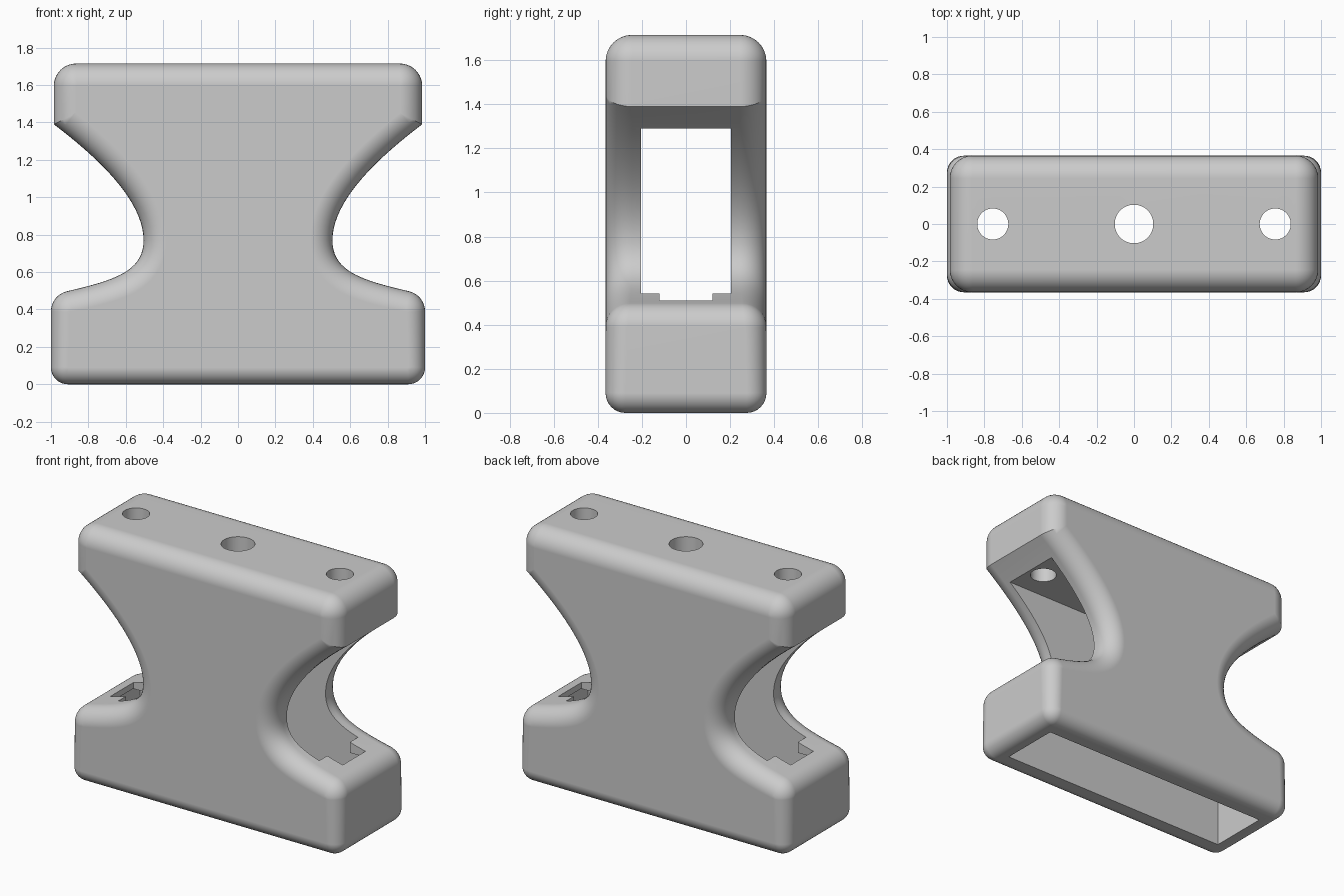
import bpy, bmesh, math
from mathutils import Vector
from mathutils.geometry import interpolate_bezier

if "Cube" in bpy.data.objects:
    bpy.data.objects.remove(bpy.data.objects["Cube"], do_unlink=True)

HALF_DEPTH = 0.365
FILLET_STEPS = 8

grey = bpy.data.materials.new("plain_grey")
grey.use_nodes = True
grey.diffuse_color = (0.6, 0.6, 0.6, 1)
grey.node_tree.nodes["Principled BSDF"].inputs["Base Color"].default_value = (0.6, 0.6, 0.6, 1)


def make_object(name, bm):
    bmesh.ops.recalc_face_normals(bm, faces=bm.faces)
    mesh = bpy.data.meshes.new(name)
    bm.to_mesh(mesh)
    bm.free()
    mesh.materials.append(grey)
    obj = bpy.data.objects.new(name, mesh)
    bpy.context.collection.objects.link(obj)
    return obj


def arc(cx, cz, radius, start, end, steps=10):
    angles = [math.radians(start + (end - start) * i / steps) for i in range(steps + 1)]
    return [Vector((cx + radius * math.cos(a), cz + radius * math.sin(a))) for a in angles]


def bezier(*points, steps=20):
    return [p.to_2d() for p in interpolate_bezier(*[Vector(p).to_3d() for p in points], steps)]


def mirrored(half):
    return half + [Vector((-p.x, p.y)) for p in reversed(half)]


def loft(name, loops):
    """Skin a list of (outline, y) loops and cap both ends."""
    bm = bmesh.new()
    rings = [[bm.verts.new((p.x, y, p.y)) for p in outline] for outline, y in loops]
    count = len(rings[0])
    for a, b in zip(rings, rings[1:]):
        for i in range(count):
            j = (i + 1) % count
            bm.faces.new((a[i], a[j], b[j], b[i]))
    bm.faces.new(rings[0])
    bm.faces.new(rings[-1])
    bmesh.ops.remove_doubles(bm, verts=bm.verts, dist=0.0005)
    return make_object(name, bm)


def inward_miters(outline):
    result = []
    for i, p in enumerate(outline):
        d1 = (p - outline[i - 1]).normalized()
        d2 = (outline[(i + 1) % len(outline)] - p).normalized()
        n1, n2 = Vector((-d1.y, d1.x)), Vector((-d2.y, d2.x))
        result.append((n1 + n2) / (1 + n1.dot(n2)))
    return result


def fillet_radius(z):
    return 0.09 + 0.03 * min(max((z - 0.3) / 0.3, 0), 1)


# Body outline: foot, curved waist, head
half = arc(0.91, 0.09, 0.09, -90, 0)
half += arc(0.89, 0.39, 0.11, 0, 76)
half += bezier((0.9155, 0.497), (0.67, 0.555), (0.505, 0.6), (0.505, 0.77))[1:]
half += bezier((0.505, 0.77), (0.505, 0.97), (0.72, 1.19), (0.985, 1.39))[1:]
half += arc(0.865, 1.595, 0.12, 0, 90)
outline = mirrored(half)
miters = inward_miters(outline)

# Body: outline swept through the depth with rounded rims
bm = bmesh.new()
rings = []
for side in (-1, 1):
    steps = range(FILLET_STEPS, -1, -1) if side < 0 else range(FILLET_STEPS + 1)
    for k in steps:
        angle = math.pi / 2 * k / FILLET_STEPS
        ring = []
        for p, m in zip(outline, miters):
            r = fillet_radius(p.y)
            q = p + m * r * (1 - math.cos(angle))
            ring.append(bm.verts.new((q.x, side * (HALF_DEPTH - r + r * math.sin(angle)), q.y)))
        rings.append(ring)
for a, b in zip(rings, rings[1:]):
    for i in range(len(a)):
        j = (i + 1) % len(a)
        bm.faces.new((a[i], a[j], b[j], b[i]))
bm.faces.new(rings[0])
bm.faces.new(rings[-1])
bmesh.ops.remove_doubles(bm, verts=bm.verts, dist=0.0005)
body = make_object("body", bm)

# Cavity: open below and at both sides of the waist
cavity = mirrored([Vector(p) for p in (
    (0.87, -0.1), (0.87, 0.47), (0.745, 0.47), (0.745, 0.6), (1.1, 0.6), (1.1, 1.29))])
cutters = [loft("cavity_cutter", [(cavity, -0.205), (cavity, 0.205)])]

# Notch through the top of each foot end
notch = mirrored([Vector((0.86, 0.3)), Vector((0.86, 0.65))])
cutters.append(loft("notch_cutter", [(notch, -0.12), (notch, 0.12)]))

# Round holes through the head
for x, radius in ((-0.755, 0.083), (0, 0.103), (0.755, 0.083)):
    bpy.ops.mesh.primitive_cylinder_add(vertices=48, radius=radius, depth=0.8, location=(x, 0, 1.6))
    hole = bpy.context.object
    hole.name = "hole_cutter"
    hole.data.materials.append(grey)
    cutters.append(hole)

bpy.ops.object.select_all(action="DESELECT")
bpy.context.view_layer.objects.active = body
body.select_set(True)
for cutter in cutters:
    cutter.hide_render = True
    mod = body.modifiers.new("cut", "BOOLEAN")
    mod.operation = "DIFFERENCE"
    mod.solver = "EXACT"
    mod.object = cutter
    bpy.ops.object.modifier_apply(modifier=mod.name)
for cutter in cutters:
    bpy.data.objects.remove(cutter, do_unlink=True)

# Smooth fillets with crisp cut edges
bpy.ops.object.shade_smooth_by_angle(angle=math.radians(30))
weighted = body.modifiers.new("weighted_normals", "WEIGHTED_NORMAL")
weighted.keep_sharp = True
